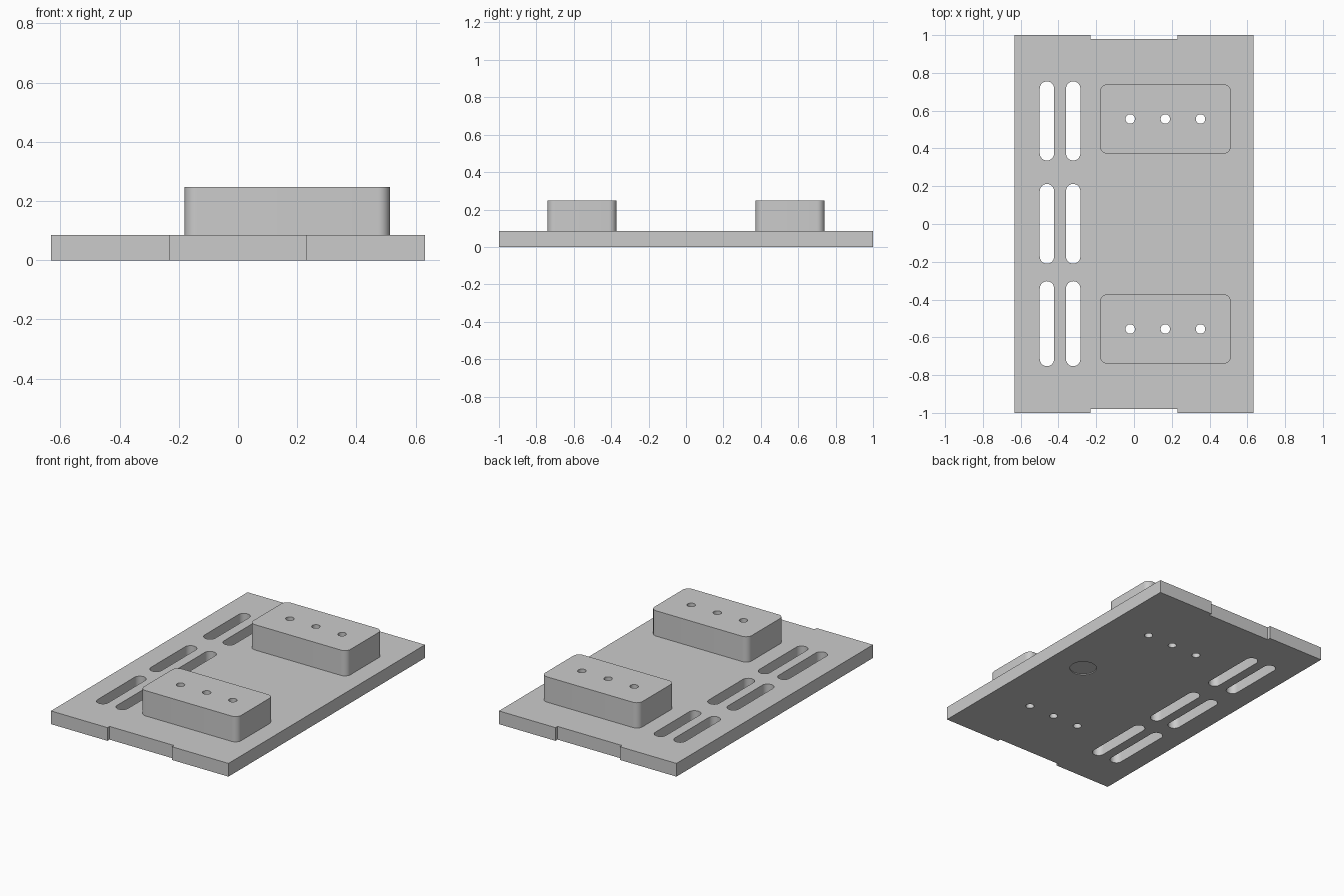
import bpy, bmesh, math

if "Cube" in bpy.data.objects:
    bpy.data.objects.remove(bpy.data.objects["Cube"], do_unlink=True)

grey = bpy.data.materials.new("plain grey")
grey.use_nodes = True
colour = (0.6, 0.6, 0.6, 1)
grey.diffuse_color = colour
grey.node_tree.nodes["Principled BSDF"].inputs["Base Color"].default_value = colour

PLATE_TOP, BLOCK_TOP = 0.085, 0.248


def rounded(x0, x1, y0, y1, r, steps):
    """Outline of a rectangle with rounded corners, counter-clockwise."""
    points = []
    corners = [(x1 - r, y1 - r), (x0 + r, y1 - r), (x0 + r, y0 + r), (x1 - r, y0 + r)]
    for i, (cx, cy) in enumerate(corners):
        for k in range(steps + 1):
            a = math.pi / 2 * (i + k / steps)
            points.append((cx + r * math.cos(a), cy + r * math.sin(a)))
    return points


def circle(cx, cy, r, n=32):
    return [(cx + r * math.cos(2 * math.pi * i / n), cy + r * math.sin(2 * math.pi * i / n))
            for i in range(n)]


def prisms(name, outlines, z0, z1):
    """One object made of an upright prism for each outline."""
    bm = bmesh.new()
    for outline in outlines:
        face = bm.faces.new([bm.verts.new((x, y, z0)) for x, y in outline])
        top = bmesh.ops.extrude_face_region(bm, geom=[face])["geom"]
        verts = [v for v in top if isinstance(v, bmesh.types.BMVert)]
        bmesh.ops.translate(bm, verts=verts, vec=(0, 0, z1 - z0))
    bmesh.ops.remove_doubles(bm, verts=bm.verts, dist=1e-5)
    bmesh.ops.recalc_face_normals(bm, faces=bm.faces)
    mesh = bpy.data.meshes.new(name)
    bm.to_mesh(mesh)
    bm.free()
    mesh.materials.append(grey)
    obj = bpy.data.objects.new(name, mesh)
    bpy.context.collection.objects.link(obj)
    return obj


def cut(obj, cutter):
    mod = obj.modifiers.new("cut", "BOOLEAN")
    mod.operation, mod.solver, mod.object = "DIFFERENCE", "EXACT", cutter
    bpy.context.view_layer.objects.active = obj
    bpy.ops.object.modifier_apply(modifier=mod.name)


# Base plate with a shallow notch in each end
W, N, D = 0.632, 0.23, 0.979
plate = prisms("base_plate", [[
    (-W, -1), (-N, -1), (-N, -D), (N, -D), (N, -1), (W, -1),
    (W, 1), (N, 1), (N, D), (-N, D), (-N, 1), (-W, 1)]], 0, PLATE_TOP)

# Two rounded mounting blocks
blocks = [prisms(name, [rounded(-0.18, 0.513, y - 0.184, y + 0.184, 0.04, 8)],
                 PLATE_TOP, BLOCK_TOP)
          for name, y in (("front_block", -0.556), ("back_block", 0.556))]

# Cutters: long slots, screw holes and the shallow round recess underneath
slot_cutter = prisms("slot_cutter", [
    rounded(x - 0.038, x + 0.038, y0, y1, 0.0379, 8)
    for x in (-0.461, -0.322)
    for y0, y1 in ((-0.753, -0.303), (-0.21, 0.212), (0.336, 0.755))], -0.1, 0.2)
hole_cutter = prisms("hole_cutter", [
    circle(x, y, 0.025) for x in (-0.02, 0.166, 0.352) for y in (-0.556, 0.556)], -0.1, 0.4)
recess_cutter = prisms("recess_cutter", [circle(0.4, 0, 0.08, 48)], -0.1, 0.006)

for cutter in (slot_cutter, hole_cutter, recess_cutter):
    cut(plate, cutter)
for block in blocks:
    cut(block, hole_cutter)
for cutter in (slot_cutter, hole_cutter, recess_cutter):
    bpy.data.objects.remove(cutter, do_unlink=True)

# Smooth the rounded walls, keep the edges crisp
bpy.ops.object.select_all(action="DESELECT")
for obj in [plate] + blocks:
    obj.select_set(True)
bpy.context.view_layer.objects.active = plate
bpy.ops.object.shade_smooth_by_angle(angle=math.radians(30))
